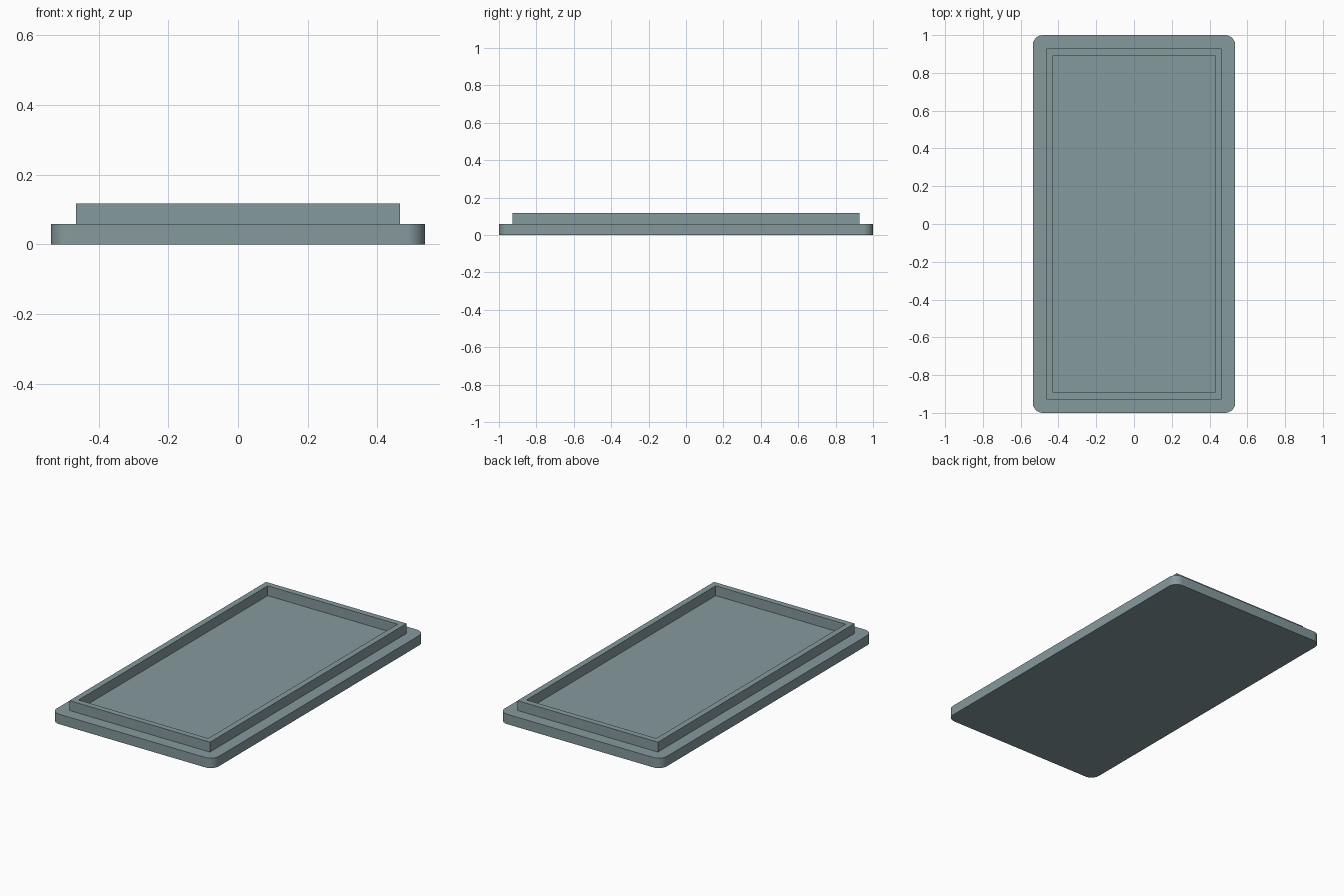
import bpy, bmesh, math

if "Cube" in bpy.data.objects:
    bpy.data.objects.remove(bpy.data.objects["Cube"])

HALF_X, HALF_Y = 0.536, 1.0      # base plate half sizes
RADIUS = 0.054                   # plan corner radius
BASE_H, TOP_H = 0.059, 0.118     # plate top and lip top
LIP_INSET, LIP_WALL = 0.0715, 0.0357
STEPS = 12                       # segments per rounded corner

grey = bpy.data.materials.new("blue_grey")
grey.diffuse_color = (0.235, 0.319, 0.337, 1)
grey.use_nodes = True
grey.node_tree.nodes["Principled BSDF"].inputs["Base Color"].default_value = grey.diffuse_color


def rounded_outline(hx, hy, r):
    """Counter-clockwise rectangle outline with rounded corners."""
    pts = []
    for i, (sx, sy) in enumerate([(1, 1), (-1, 1), (-1, -1), (1, -1)]):
        for k in range(STEPS + 1):
            a = math.pi / 2 * (i + k / STEPS)
            pts.append((sx * (hx - r) + r * math.cos(a),
                        sy * (hy - r) + r * math.sin(a)))
    return pts


def rect(inset):
    x, y = HALF_X - inset, HALF_Y - inset
    return [(x, y), (-x, y), (-x, -y), (x, -y)]


def ring(bm, pts, z):
    return [bm.verts.new((x, y, z)) for x, y in pts]


def bridge(bm, a, b):
    """Quads between two loops of equal length."""
    n = len(a)
    for i in range(n):
        j = (i + 1) % n
        bm.faces.new((a[i], a[j], b[j], b[i]))


def finish(bm, name):
    bmesh.ops.recalc_face_normals(bm, faces=bm.faces)
    mesh = bpy.data.meshes.new(name)
    bm.to_mesh(mesh)
    bm.free()
    mesh.materials.append(grey)
    obj = bpy.data.objects.new(name, mesh)
    bpy.context.collection.objects.link(obj)
    bpy.ops.object.select_all(action='DESELECT')
    obj.select_set(True)
    bpy.context.view_layer.objects.active = obj
    bpy.ops.object.shade_smooth_by_angle(angle=math.radians(30))
    return obj


# Base plate: rounded slab
bm = bmesh.new()
outline = rounded_outline(HALF_X, HALF_Y, RADIUS)
low, high = ring(bm, outline, 0), ring(bm, outline, BASE_H)
bridge(bm, low, high)
bm.faces.new(low)
bm.faces.new(high)
finish(bm, "base_plate")

# Raised lip: square-cornered wall standing on the plate, open inside
bm = bmesh.new()
outer, inner = rect(LIP_INSET), rect(LIP_INSET + LIP_WALL)
loops = [ring(bm, outer, BASE_H), ring(bm, outer, TOP_H),
         ring(bm, inner, TOP_H), ring(bm, inner, BASE_H)]
for a, b in zip(loops, loops[1:]):
    bridge(bm, a, b)
finish(bm, "raised_lip")
